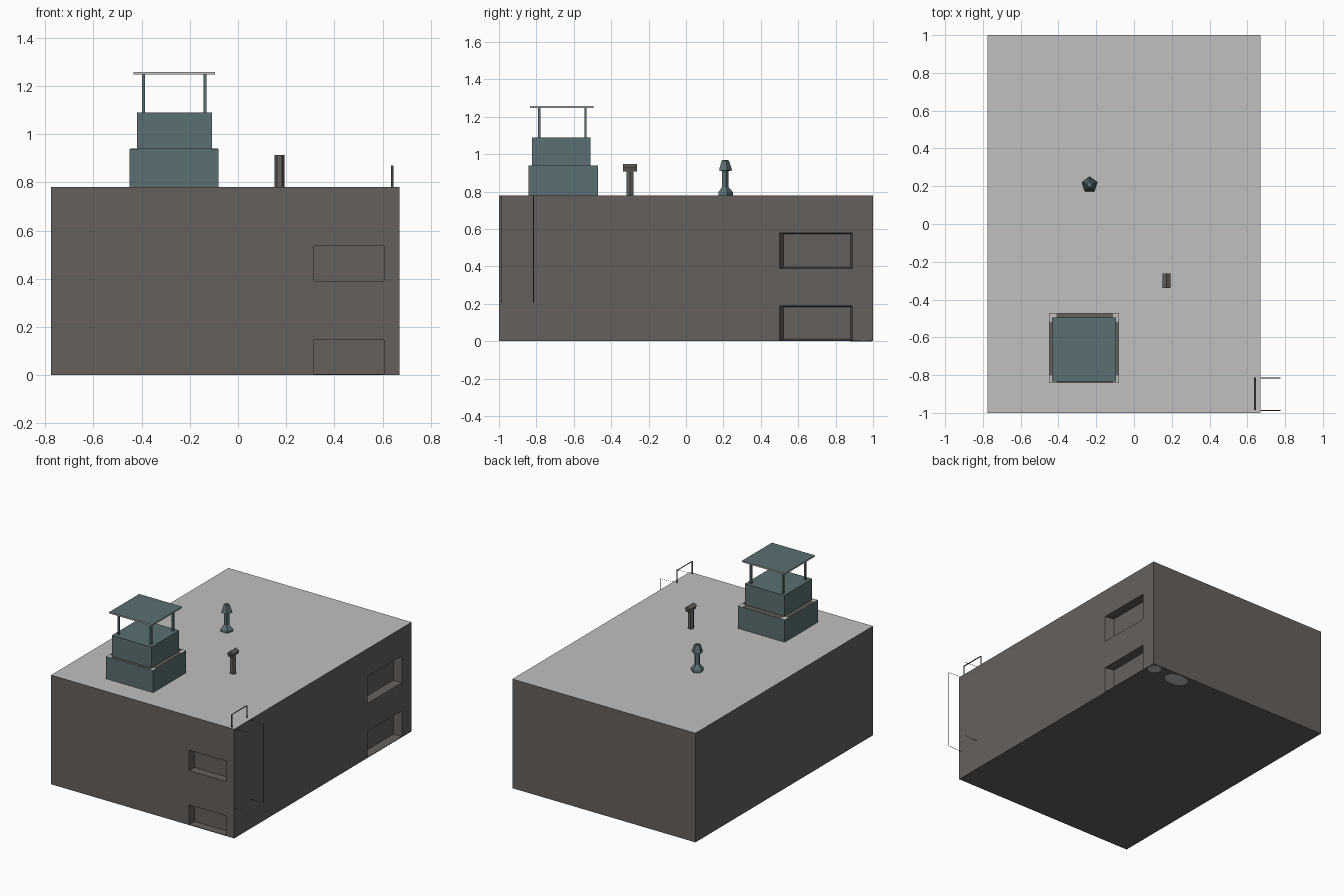
import bpy, bmesh, math
from mathutils import Matrix, Vector

if "Cube" in bpy.data.objects:
    bpy.data.objects.remove(bpy.data.objects["Cube"])


def mat(name, col):
    m = bpy.data.materials.new(name)
    m.diffuse_color = (*col, 1)
    m.use_nodes = True
    m.node_tree.nodes["Principled BSDF"].inputs["Base Color"].default_value = m.diffuse_color
    return m


WALL = mat("brown_grey_wall", (0.13, 0.118, 0.108))
ROOF = mat("light_grey_roof", (0.53, 0.53, 0.53))
TEAL = mat("teal_metal", (0.10, 0.16, 0.17))
DARK = mat("dark_metal", (0.06, 0.06, 0.058))


def finish(bm, name, mats):
    me = bpy.data.meshes.new(name)
    bmesh.ops.recalc_face_normals(bm, faces=bm.faces)
    bm.to_mesh(me)
    bm.free()
    for m in mats:
        me.materials.append(m)
    ob = bpy.data.objects.new(name, me)
    bpy.context.collection.objects.link(ob)
    return ob


def box(name, lo, hi, mats, rule=None):
    """Box between two corners; rule(normal) picks the material slot."""
    bm = bmesh.new()
    bmesh.ops.create_cube(bm, size=1)
    for v in bm.verts:
        v.co = [(a + b) / 2 + c * (b - a) for a, b, c in zip(lo, hi, v.co)]
    bm.normal_update()
    if rule:
        for f in bm.faces:
            f.material_index = rule(f.normal)
    return finish(bm, name, mats)


def lathe(name, profile, sides, start, matrix, m, caps=True):
    """Low-sided turned shape from (radius, height) pairs."""
    bm = bmesh.new()
    rings = []
    for r, h in profile:
        rings.append([bm.verts.new(matrix @ Vector((
            r * math.cos(start + math.tau * i / sides),
            r * math.sin(start + math.tau * i / sides), h))) for i in range(sides)])
    for a, b in zip(rings, rings[1:]):
        for i in range(sides):
            j = (i + 1) % sides
            bm.faces.new((a[i], a[j], b[j], b[i]))
    if caps:
        bm.faces.new(rings[0])
        bm.faces.new(rings[-1])
    return finish(bm, name, [m])


def ribbon(name, path, side, m):
    """Flat strip following a path, widened along the side vector."""
    bm = bmesh.new()
    s = Vector(side) / 2
    rows = [(bm.verts.new(Vector(p) - s), bm.verts.new(Vector(p) + s)) for p in path]
    for a, b in zip(rows, rows[1:]):
        bm.faces.new((a[0], a[1], b[1], b[0]))
    return finish(bm, name, [m])


# Main block with a light roof
block = box("building", (-0.775, -1, 0.001), (0.67, 1, 0.78), [WALL, ROOF],
            lambda n: int(n.z > 0.5))


# Recessed openings on the front and right
def recess(name, lo, hi, taper=None):
    cut = box(name, lo, hi, [WALL])
    if taper:
        for v in cut.data.vertices:
            if v.co.x < 0.66:
                v.co.y += 0.022 if v.co.y < 0.7 else -0.01
                v.co.z += 0.006 if v.co.z < (lo[2] + hi[2]) / 2 else -0.006
    cut.hide_render = True
    cut.hide_viewport = True
    mod = block.modifiers.new(name, "BOOLEAN")
    mod.object = cut
    mod.operation = "DIFFERENCE"
    mod.solver = "EXACT"


for i, (z0, z1) in enumerate([(0.005, 0.145), (0.39, 0.535)]):
    recess(f"front_recess_cutter_{i}", (0.315, -1.02, z0), (0.605, -0.94, z1))
for i, (z0, z1) in enumerate([(0.005, 0.19), (0.39, 0.58)]):
    recess(f"side_recess_cutter_{i}", (0.61, 0.50, z0), (0.671, 0.89, z1), True)

# Stepped roof unit
X0, X1, Y0, Y1 = -0.45, -0.08, -0.843, -0.47
box("unit_base", (X0, Y0, 0.78), (X1, Y1, 0.939), [TEAL, ROOF], lambda n: int(n.z > 0.5))
box("unit_upper", (-0.42, -0.823, 0.93), (-0.107, -0.51, 1.09), [TEAL])
ledges = [((X0 + 0.003, Y0 + 0.04), (-0.42, Y1 - 0.05)),
          ((-0.107, Y0 + 0.04), (X1 - 0.003, Y1 - 0.05)),
          ((X0 + 0.04, -0.51), (X1 - 0.03, Y1 - 0.003)),
          ((X0 + 0.04, Y0 + 0.003), (X1 - 0.03, -0.823))]
for i, (a, b) in enumerate(ledges):
    box(f"ledge_strip_{i}", (*a, 0.938), (*b, 0.941), [WALL])

# Canopy on four posts
for i, x in enumerate((-0.392, -0.137)):
    for j, y in enumerate((-0.785, -0.537)):
        box(f"canopy_post_{i}{j}", (x - 0.006, y - 0.006, 1.085), (x + 0.006, y + 0.006, 1.25), [TEAL])
box("canopy", (-0.433, -0.833, 1.247), (-0.095, -0.495, 1.257), [TEAL, ROOF],
    lambda n: int(abs(n.z) < 0.5))

# Pentagonal roof vent
lathe("roof_vent",
      [(0.043, 0.78), (0.043, 0.797), (0.019, 0.825), (0.019, 0.91),
       (0.039, 0.913), (0.022, 0.965), (0.014, 0.97)],
      5, math.pi / 2, Matrix.Translation((-0.235, 0.208, 0)), TEAL)

# T-shaped pipe: upright stem and open cross tube
lathe("pipe_stem", [(0.021, 0.78), (0.021, 0.913)], 6, 0,
      Matrix.Translation((0.172, -0.3, 0)), WALL, False)
lathe("pipe_head", [(0.022, -0.038), (0.022, 0.038)], 5, math.pi / 2,
      Matrix.Translation((0.172, -0.3, 0.926)) @ Matrix.Rotation(math.pi / 2, 4, "X"), WALL, False)

# Roof handrail and two thin side rails
ribbon("handrail", [(0.64, -0.985, 0.78), (0.64, -0.985, 0.87),
                    (0.64, -0.812, 0.87), (0.64, -0.812, 0.78)], (0.01, 0, 0), DARK)
for i, y in enumerate((-0.988, -0.815)):
    ribbon(f"side_rail_{i}", [(0.67, y, 0.779), (0.775, y, 0.774),
                              (0.775, y, 0.215), (0.67, y, 0.21)], (0, 0.004, 0), DARK)

# Pale patches under the floor
for i, (x, y, rx, ry) in enumerate([(0.42, 0.935, 0.09, 0.06), (0.62, 0.95, 0.045, 0.045)]):
    lathe(f"floor_patch_{i}", [(1, 0), (1, 0.001)], 9, 0,
          Matrix.Translation((x, y, 0)) @ Matrix.Diagonal((rx, ry, 1, 1)), ROOF)
